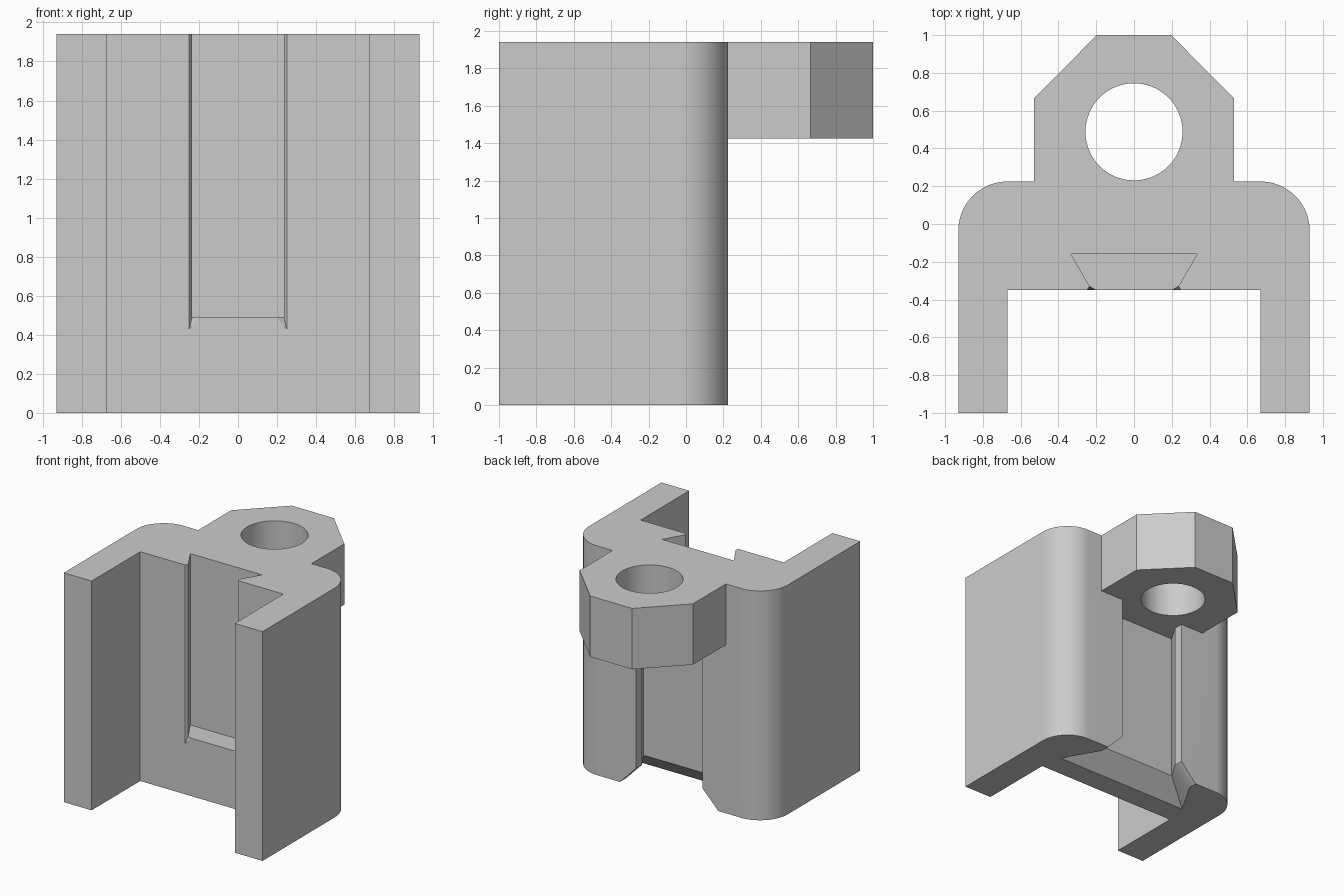
import bpy, bmesh, math

cube = bpy.data.objects.get("Cube")
if cube:
    bpy.data.objects.remove(cube, do_unlink=True)

HEIGHT, BOSS_Z = 1.94, 1.425

grey = bpy.data.materials.new("plain grey")
grey.use_nodes = True
grey.diffuse_color = (0.6, 0.6, 0.6, 1)
grey.node_tree.nodes["Principled BSDF"].inputs["Base Color"].default_value = (0.6, 0.6, 0.6, 1)


def mirrored(half):
    """Close a right-hand half outline with its reflection in x."""
    return half + [(-x, y) for x, y in reversed(half)]


def finish(name, bm):
    bmesh.ops.recalc_face_normals(bm, faces=bm.faces)
    mesh = bpy.data.meshes.new(name)
    bm.to_mesh(mesh)
    bm.free()
    mesh.materials.append(grey)
    obj = bpy.data.objects.new(name, mesh)
    bpy.context.collection.objects.link(obj)
    return obj


def loft(name, levels):
    """Join matching outlines, each given as (z, points), into a solid."""
    bm = bmesh.new()
    rings = [[bm.verts.new((x, y, z)) for x, y in pts] for z, pts in levels]
    bm.faces.new(rings[0])
    bm.faces.new(rings[-1])
    for low, high in zip(rings, rings[1:]):
        n = len(low)
        for i in range(n):
            j = (i + 1) % n
            bm.faces.new((low[i], low[j], high[j], high[i]))
    return finish(name, bm)


def combine(target, tool, operation):
    """Apply a boolean and discard its helper."""
    tool.hide_render = True
    mod = target.modifiers.new(operation, "BOOLEAN")
    mod.operation, mod.solver, mod.object = operation, "EXACT", tool
    bpy.context.view_layer.objects.active = target
    bpy.ops.object.modifier_apply(modifier=mod.name)
    bpy.data.objects.remove(tool, do_unlink=True)


# U-shaped body with rounded rear corners
R, STEPS = 0.26, 20
arc = [(0.67 + R * math.cos(a), 0.225 - R + R * math.sin(a))
       for a in (math.pi / 2 * i / STEPS for i in range(STEPS + 1))]
half = [(0.67, -0.35), (0.67, -1), (0.93, -1)] + arc
body = loft("bracket_body", [(z, mirrored(half)) for z in (0, HEIGHT)])

# Rear dovetail slot with a flared lower mouth
slot = mirrored([(0.31, 0.4), (0.31, 0.145), (0.40, -0.005)])
mouth = mirrored([(0.46, 0.4), (0.46, 0.145), (0.637, -0.157)])
combine(body, loft("rear_slot", [(0, mouth), (0.155, slot), (BOSS_Z, slot)]), "DIFFERENCE")

# Rear boss with chamfered corners and a round bore
outline = mirrored([(0.53, 0.1), (0.53, 0.665), (0.197, 1)])
# The inner edge stays at the wall face above the slot
outline = [(x, max(y, 0.19)) for x, y in outline]
boss = loft("rear_boss", [(z, outline) for z in (BOSS_Z, HEIGHT)])
combine(body, boss, "UNION")
bore = [(0.257 * math.cos(a), 0.488 + 0.257 * math.sin(a))
        for a in (math.tau * i / 64 for i in range(64))]
combine(body, loft("bore", [(z, bore) for z in (1.3, 2.1)]), "DIFFERENCE")

# Front dovetail groove with chamfered lips
groove = mirrored([(0.25, -0.45), (0.25, -0.35), (0.235, -0.33), (0.335, -0.158)])
combine(body, loft("front_groove", [(z, groove) for z in (0.49, 2.1)]), "DIFFERENCE")

# Pointed lower ends of the groove lips
for side in (-1, 1):
    bm = bmesh.new()
    for x, y, low in ((0.25, -0.35, 0.43), (0.25, -0.37, 0.43),
                      (0.235, -0.33, 0.489), (0.2, -0.35, 0.489), (0.2, -0.37, 0.489)):
        for z in (low, 0.55):
            bm.verts.new((side * x, y, z))
    bmesh.ops.convex_hull(bm, input=bm.verts)
    combine(body, finish("lip_tip", bm), "DIFFERENCE")

# Smooth rounded surfaces, keeping corners crisp
bpy.ops.object.select_all(action="DESELECT")
body.select_set(True)
bpy.context.view_layer.objects.active = body
bpy.ops.object.shade_smooth_by_angle(angle=math.radians(25))
